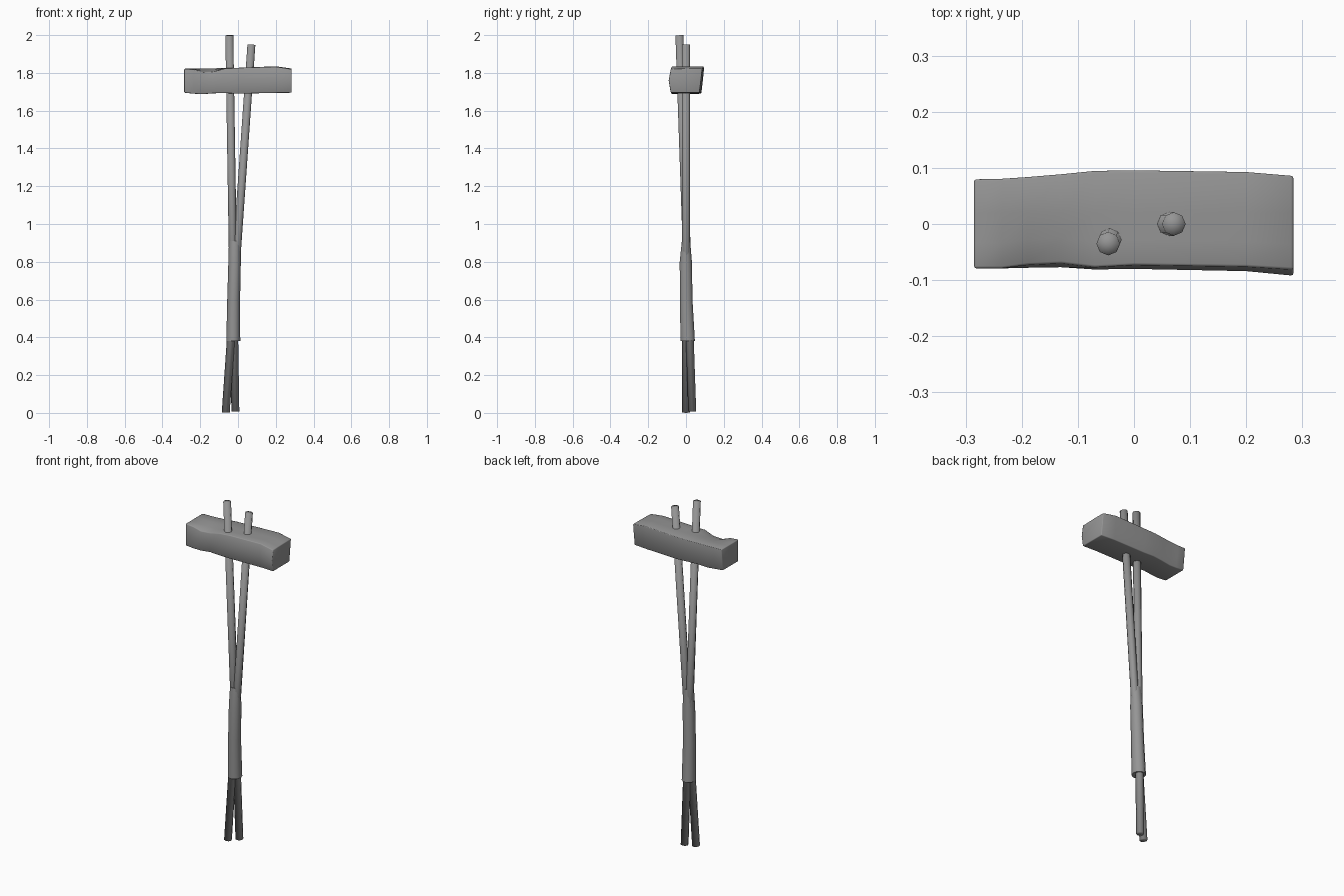
import bpy, bmesh, math
from mathutils import Vector

if "Cube" in bpy.data.objects:
    bpy.data.objects.remove(bpy.data.objects["Cube"])

# Dark grey used on every part
grey = bpy.data.materials.new("dark_grey")
grey.diffuse_color = (0.3, 0.3, 0.3, 1)
grey.use_nodes = True
grey.node_tree.nodes["Principled BSDF"].inputs["Base Color"].default_value = grey.diffuse_color


def loft(name, rings, angle, bevel=0.0, poke=False):
    """Skin a list of equal-length point rings and cap both ends."""
    bm = bmesh.new()
    loops = [[bm.verts.new(p) for p in ring] for ring in rings]
    n = len(loops[0])
    for a, b in zip(loops, loops[1:]):
        for i in range(n):
            j = (i + 1) % n
            bm.faces.new((a[i], a[j], b[j], b[i]))
    caps = [bm.faces.new(loops[0][::-1]), bm.faces.new(loops[-1])]
    bmesh.ops.recalc_face_normals(bm, faces=bm.faces)
    if poke:
        bmesh.ops.poke(bm, faces=caps)
    if bevel:
        sharp = [e for e in bm.edges if e.calc_face_angle(0) > math.radians(40)]
        bmesh.ops.bevel(bm, geom=sharp, offset=bevel, segments=2,
                        profile=0.5, affect='EDGES')
    mesh = bpy.data.meshes.new(name)
    bm.to_mesh(mesh)
    bm.free()
    mesh.materials.append(grey)
    obj = bpy.data.objects.new(name, mesh)
    bpy.context.collection.objects.link(obj)
    bpy.ops.object.select_all(action='DESELECT')
    obj.select_set(True)
    bpy.context.view_layer.objects.active = obj
    bpy.ops.object.shade_smooth_by_angle(angle=math.radians(angle))
    return obj


def stick(name, start, end, radius, sides=8):
    start, end = Vector(start), Vector(end)
    turn = Vector((0, 0, 1)).rotation_difference(end - start)
    circle = [turn @ Vector((radius * math.cos(math.tau * i / sides),
                             radius * math.sin(math.tau * i / sides), 0))
              for i in range(sides)]
    return loft(name, [[p + c for c in circle] for p in (start, end)], 100, poke=True)


# Two crossed handle sticks
stick("handle_stick_tall", (-0.014, 0.033, 0.008), (-0.046, -0.035, 1.999), 0.021)
stick("handle_stick_short", (-0.065, 0.0, 0.002), (0.071, 0.0, 1.95), 0.021)

# Binding around the crossing: z, centre x, centre y, radius x, radius y
wrap = [(0.38, -0.025, 0.009, 0.037, 0.040),
        (0.60, -0.023, 0.001, 0.034, 0.035),
        (0.80, -0.018, -0.001, 0.033, 0.034),
        (0.91, -0.017, 0.000, 0.031, 0.023)]
loft("binding", [[(cx + rx * math.cos(math.tau * i / 10),
                   cy + ry * math.sin(math.tau * i / 10), z) for i in range(10)]
                 for z, cx, cy, rx, ry in wrap], 50)

# Stone head: x, front y, back y, bottom z, top z, front bulge, front-edge dent
head = [(-0.285, -0.079, 0.080, 1.695, 1.822, 0.000, 0.000),
        (-0.235, -0.079, 0.081, 1.690, 1.822, 0.000, 0.004),
        (-0.190, -0.073, 0.084, 1.687, 1.822, 0.005, 0.020),
        (-0.130, -0.070, 0.089, 1.692, 1.824, 0.007, 0.018),
        (-0.070, -0.077, 0.095, 1.693, 1.826, 0.004, 0.003),
        (0.000, -0.073, 0.096, 1.690, 1.827, 0.007, 0.000),
        (0.200, -0.076, 0.093, 1.694, 1.835, 0.008, 0.002),
        (0.284, -0.081, 0.086, 1.695, 1.823, 0.011, 0.003)]
rings = []
for x, yf, yb, zb, zt, bulge, dent in head:
    zm = (zb + zt) / 2
    rings.append([(x, yf, zb), (x, yf - bulge, zm), (x, yf, zt - dent),
                  (x, yf + 0.045, zt - dent * 0.45), (x, 0.02, zt),
                  (x, yb, zt), (x, yb - 0.007, zm), (x, yb - 0.015, zb)])
loft("stone_head", rings, 50, bevel=0.004)
